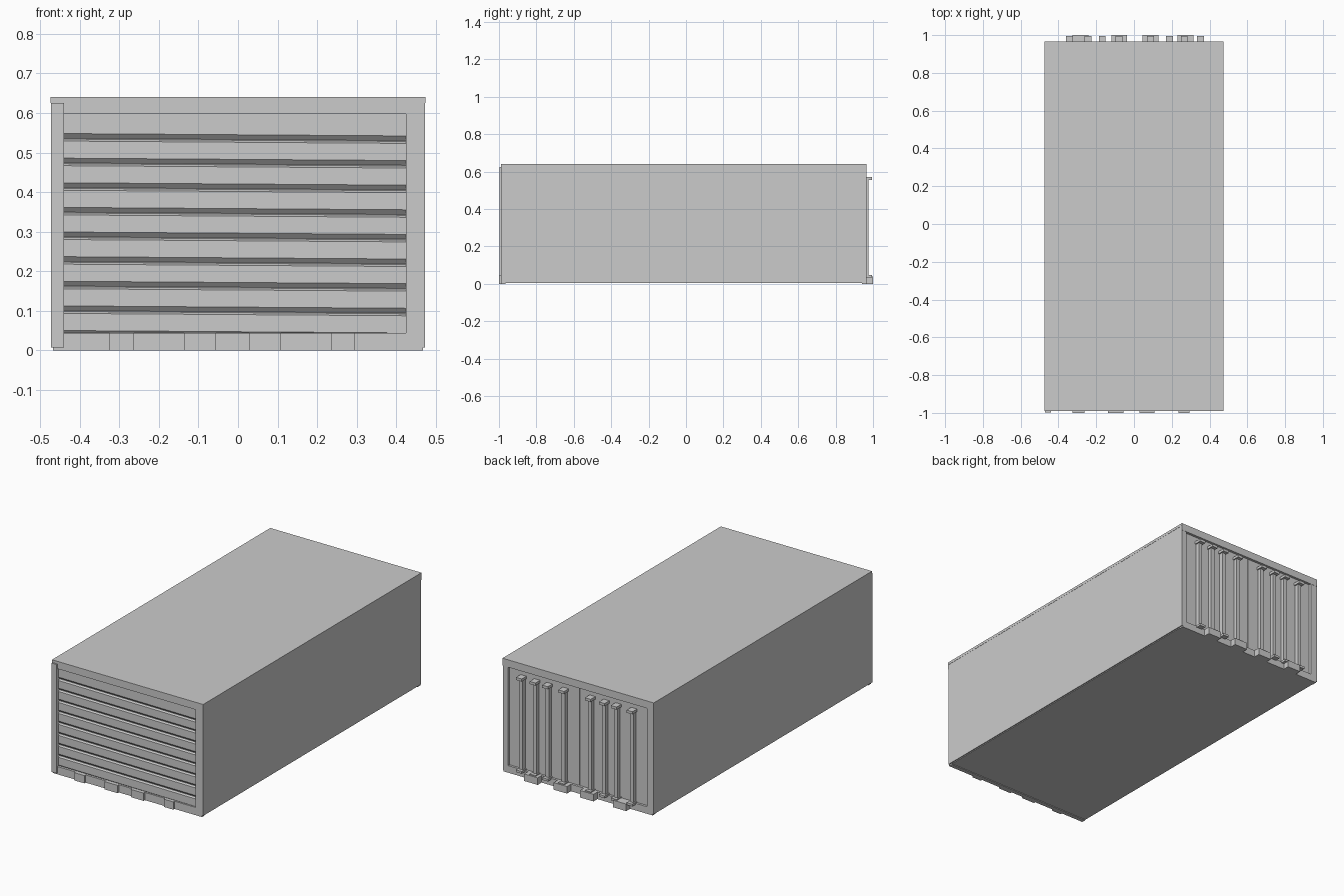
import bpy, bmesh


def box(name, x0, x1, y0, y1, z0, z1):
    bm = bmesh.new()
    bmesh.ops.create_cube(bm, size=1)
    for v in bm.verts:
        v.co.x = x1 if v.co.x > 0 else x0
        v.co.y = y1 if v.co.y > 0 else y0
        v.co.z = z1 if v.co.z > 0 else z0
    return add(name, bm)


def add(name, bm):
    bmesh.ops.recalc_face_normals(bm, faces=bm.faces)
    mesh = bpy.data.meshes.new(name)
    bm.to_mesh(mesh)
    bm.free()
    obj = bpy.data.objects.new(name, mesh)
    bpy.context.collection.objects.link(obj)
    return obj


def extruded_profile(name, profile, x0, x1, drop):
    """Extrude a (y, z) outline along x, lowering the far end by drop."""
    bm = bmesh.new()
    a = [bm.verts.new((x0, y, z)) for y, z in profile]
    b = [bm.verts.new((x1, y, z - drop)) for y, z in profile]
    n = len(profile)
    for i in range(n):
        j = (i + 1) % n
        bm.faces.new((a[i], a[j], b[j], b[i]))
    bm.faces.new(a)
    bm.faces.new(b[::-1])
    return add(name, bm)


# Shell: floor, side walls and roof
box("floor", -0.467, 0.467, -0.985, 0.962, 0.004, 0.04)
box("left_wall", -0.473, -0.44, -0.985, 0.963, 0.008, 0.63)
box("right_wall", 0.44, 0.473, -0.985, 0.963, 0.008, 0.63)
box("roof", -0.474, 0.474, -0.989, 0.966, 0.625, 0.64)

# Front frame
box("front_left_post", -0.472, -0.44, -0.997, -0.965, 0.008, 0.625)
box("front_right_post", 0.425, 0.472, -0.989, -0.965, 0.008, 0.6)
box("front_top_beam", -0.473, 0.473, -0.989, -0.965, 0.598, 0.64)
box("front_sill", -0.467, 0.467, -0.989, -0.965, 0.0, 0.044)

# Corrugated front panel, ribs running slightly downhill
outer, inner, pitch = -0.981, -0.97, 0.0622
profile = [(-0.955, 0.035), (-0.955, 0.606), (outer, 0.606)]
for i in range(9):
    z = 0.548 - i * pitch
    profile += [(outer, z), (inner, z - 0.012),
                (inner, z - 0.014), (outer, z - 0.019)]
profile.append((outer, 0.026))
extruded_profile("corrugated_front", profile, -0.442, 0.43, 0.006)

# Rear frame and recessed doors
box("rear_left_post", -0.473, -0.43, 0.94, 0.965, 0.008, 0.6)
box("rear_right_post", 0.44, 0.473, 0.94, 0.965, 0.008, 0.625)
box("rear_top_beam", -0.473, 0.473, 0.94, 0.966, 0.598, 0.64)
box("rear_sill", -0.467, 0.467, 0.94, 0.965, 0.0, 0.04)
for name, x0, x1 in (("left_door", -0.442, -0.002), ("right_door", 0.002, 0.442)):
    box(name, x0, x1, 0.93, 0.952, 0.035, 0.605)

# Foot blocks under both ends
for x0, x1 in ((-0.325, -0.263), (-0.137, -0.055), (0.028, 0.108), (0.235, 0.295)):
    box("front_foot_block", x0, x1, -1.0, -0.97, 0.0, 0.044)
for x in (-0.283, -0.078, 0.088, 0.272):
    box("rear_foot_block", x - 0.042, x + 0.042, 0.95, 1.0, 0.0, 0.04)

# Door lock rods with end brackets
for x in (-0.342, -0.243, -0.168, -0.08, 0.087, 0.188, 0.266, 0.352):
    box("lock_rod", x - 0.011, x + 0.011, 0.95, 0.975, 0.035, 0.565)
    box("rod_top_bracket", x - 0.018, x + 0.018, 0.95, 0.994, 0.555, 0.57)
    box("rod_bottom_bracket", x - 0.018, x + 0.018, 0.95, 0.994, 0.033, 0.046)
